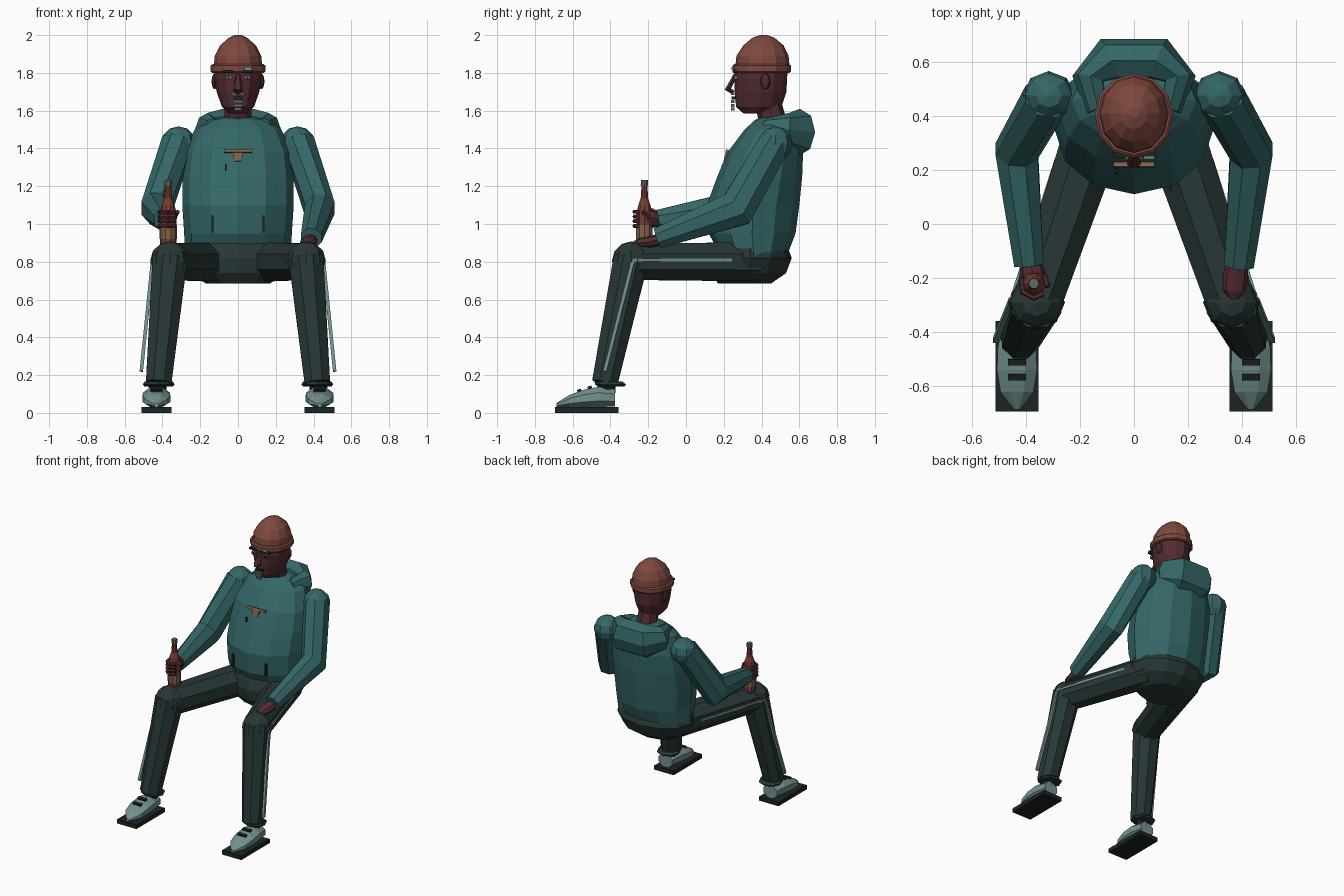
import bpy, bmesh, math
from mathutils import Vector, Matrix


def mat(name, r, g, b):
    m = bpy.data.materials.new(name)
    m.diffuse_color = (r, g, b, 1)
    return m


TEAL = mat("teal_cloth", 0.035, 0.135, 0.135)
DARK = mat("dark_cloth", 0.022, 0.038, 0.038)
SKIN = mat("skin", 0.085, 0.025, 0.03)
KNIT = mat("rust_knit", 0.21, 0.065, 0.048)
PALE = mat("pale_teal", 0.17, 0.29, 0.28)
SOLE = mat("sole_black", 0.012, 0.016, 0.016)
GLASS = mat("brown_glass", 0.18, 0.045, 0.03)
TAN = mat("tan", 0.22, 0.12, 0.06)
GREY = mat("grey_hair", 0.13, 0.14, 0.14)


def finish(name, bm, m):
    bmesh.ops.recalc_face_normals(bm, faces=bm.faces)
    me = bpy.data.meshes.new(name)
    bm.to_mesh(me)
    bm.free()
    me.materials.append(m)
    ob = bpy.data.objects.new(name, me)
    bpy.context.collection.objects.link(ob)
    return ob


def tube(name, pts, radii, m, n=8, ref=(0, 1, 0), axis=None, turn=0.0):
    """Loft of n-sided rings along pts; radii are numbers or (side, up) pairs."""
    bm, rings = bmesh.new(), []
    pts = [Vector(p) for p in pts]
    for i, p in enumerate(pts):
        if axis:
            t = Vector(axis)
        else:
            t = Vector()
            if i > 0:
                t += (p - pts[i - 1]).normalized()
            if i < len(pts) - 1:
                t += (pts[i + 1] - p).normalized()
        side = t.cross(Vector(ref)).normalized()
        up = side.cross(t).normalized()
        r = radii[i]
        a, b = r if isinstance(r, tuple) else (r, r)
        ring = []
        for k in range(n):
            w = math.tau * (k + turn) / n
            ring.append(bm.verts.new(p + side * a * math.cos(w) + up * b * math.sin(w)))
        rings.append(ring)
    for q, r in zip(rings, rings[1:]):
        for k in range(n):
            j = (k + 1) % n
            bm.faces.new((q[k], q[j], r[j], r[k]))
    bm.faces.new(rings[0])
    bm.faces.new(rings[-1])
    return finish(name, bm, m)


def stack(name, rows, m, n=12, x=0.0):
    """Horizontal rings given as (z, centre y, x radius, y radius)."""
    return tube(name, [(x, r[1], r[0]) for r in rows], [(r[2], r[3]) for r in rows],
                m, n, axis=(0, 0, 1))


def ball(name, c, r, m, u=8, v=6):
    bm = bmesh.new()
    bmesh.ops.create_uvsphere(bm, u_segments=u, v_segments=v, radius=1)
    bmesh.ops.transform(bm, verts=bm.verts, matrix=Matrix.Translation(c) @ Matrix.Diagonal((*r, 1)))
    return finish(name, bm, m)


def box(name, c, s, m, rx=0.0):
    bm = bmesh.new()
    bmesh.ops.create_cube(bm, size=1)
    bmesh.ops.transform(bm, verts=bm.verts, matrix=Matrix.Translation(c)
                        @ Matrix.Rotation(rx, 4, 'X') @ Matrix.Diagonal((*s, 1)))
    return finish(name, bm, m)


# torso, pelvis, neck
stack("hoodie_body", [(0.82, .36, .28, .17), (0.95, .35, .285, .23), (1.10, .355, .295, .245),
                      (1.25, .39, .295, .225), (1.38, .42, .28, .20), (1.50, .455, .23, .145),
                      (1.55, .465, .15, .10), (1.565, .465, .08, .07)], TEAL)
stack("trouser_seat", [(0.685, .31, .17, .14), (0.74, .33, .25, .20), (0.82, .34, .29, .22),
                       (0.90, .34, .27, .19)], DARK)
tube("neck", [(0, .47, 1.50), (0, .43, 1.66)], [.075, .068], SKIN)

# hood bunched behind the neck
hp = [(.13, .42, 1.52), (.165, .53, 1.50), (.09, .60, 1.485)]
hr = [(.045, .04), (.065, .09), (.09, .125)]
tube("hood", [(-x, y, z) for x, y, z in hp] + hp[::-1], hr + hr[::-1], TEAL, 8, ref=(0, 0, 1))

# head and hat
stack("head", [(1.585, .375, .05, .07), (1.62, .385, .085, .12), (1.70, .395, .113, .137),
               (1.77, .395, .125, .14), (1.84, .40, .125, .14)], SKIN)
stack("hat_crown", [(1.82, .405, .13, .145), (1.89, .405, .123, .138), (1.945, .41, .095, .107),
                    (1.985, .41, .05, .06), (2.0, .41, .02, .02)], KNIT)
stack("hat_brim", [(1.80, .40, .137, .147), (1.808, .40, .145, .155), (1.838, .40, .145, .155),
                   (1.846, .40, .135, .145)], KNIT)

# face
tube("nose", [(0, .262, 1.79), (0, .222, 1.715), (0, .25, 1.695)],
     [(.012, .012), (.026, .02), (.02, .012)], SKIN, 6)
for s in (-1, 1):
    ball("ear", (s * .124, .42, 1.755), (.016, .027, .042), SKIN)
    box("eye", (s * .05, .263, 1.775), (.034, .02, .02), GREY)
    box("pupil", (s * .05, .252, 1.775), (.012, .012, .014), SOLE)
    box("eyebrow", (s * .052, .258, 1.808), (.055, .025, .014), SOLE)
    box("moustache", (s * .018, .248, 1.69), (.032, .02, .014), GREY)
box("brow_mark", (.055, .246, 1.823), (.04, .012, .014), PALE)
box("lips", (0, .252, 1.667), (.05, .02, .014), SOLE)
for i, w in enumerate((.055, .048, .036)):
    box("goatee", (0, .247, 1.648 - i * .02), (w, .02, .015), GREY)

# sleeves: one hand raised to hold the bottle, the other resting
for s, zw in ((-1, 1.02), (1, .925)):
    ball("shoulder", (s * .315, .475, 1.425), (.095, .09, .092), TEAL)
    tube("sleeve", [(s * .32, .47, 1.43), (s * .433, .27, 1.08), (s * .388, -.15, zw)],
         [.09, (.108, .085), .059], TEAL, 8, ref=(1, 0, 0), turn=.5)
tube("resting_hand", [(.385, -.13, .92), (.375, -.19, .905), (.37, -.245, .90), (.368, -.275, .895)],
     [(.035, .03), (.047, .032), (.042, .026), (.02, .014)], SKIN, 8, ref=(0, 0, 1))
tube("gripping_hand", [(-.385, -.13, 1.02), (-.375, -.18, 1.03), (-.37, -.215, 1.03)],
     [.035, (.048, .052), (.048, .05)], SKIN, 8, ref=(0, 0, 1))
for i in range(4):
    z = .99 + i * .025
    tube("finger", [(-.415, -.20, z), (-.41, -.25, z), (-.37, -.272, z), (-.335, -.255, z)],
         [.012] * 4, SKIN, 6, ref=(0, 0, 1))
tube("thumb", [(-.335, -.19, 1.04), (-.318, -.23, 1.065)], [.015, .011], SKIN, 6, ref=(0, 0, 1))

# bottle
stack("bottle", [(z, -.22, r, r) for z, r in ((.875, .038), (.885, .044), (1.06, .044), (1.10, .034),
      (1.135, .021), (1.205, .016))], GLASS, 10, -.37)
stack("bottle_label", [(.92, -.22, .046, .046), (.995, -.22, .046, .046)], TAN, 10, -.37)
stack("bottle_cap", [(1.203, -.22, .021, .021), (1.232, -.22, .019, .019)], GREY, 10, -.37)

# legs and shoes
for s in (-1, 1):
    tube("thigh", [(s * .14, .36, .80), (s * .355, -.28, .80)], [(.12, .112), (.098, .104)],
         DARK, 8, ref=(0, 0, 1), turn=.5)
    ball("knee", (s * .36, -.29, .805), (.105, .102, .103), DARK)
    tube("shin", [(s * .36, -.29, .82), (s * .42, -.43, .16)], [.10, .073], DARK, 8, turn=.5)
    stack("trouser_cuff", [(.14, -.395, .076, .07), (.15, -.40, .084, .082), (.165, -.41, .076, .074)],
          DARK, 8, s * .42)
    stack("ankle", [(.10, -.42, .045, .045), (.17, -.42, .05, .05)], SOLE, 8, s * .425)
    # side stripe along thigh and shin
    a, b, c = (s * .285, .24, .81), (s * .452, -.28, .81), (s * .512, -.43, .22)
    tube("thigh_stripe", [a, b], [.011] * 2, PALE, 4, ref=(0, 0, 1), turn=.5)
    tube("shin_stripe", [b, c], [.013] * 2, PALE, 4, turn=.5)
    # shoe
    x = s * .432
    box("sole", (x, -.525, .015), (.16, .335, .03), SOLE)
    tube("shoe", [(x, -.375, .08), (x, -.46, .085), (x, -.54, .077), (x, -.62, .062), (x, -.685, .042)],
         [(.06, .05), (.077, .058), (.08, .05), (.066, .034), (.012, .012)],
         PALE, 8, ref=(0, 0, 1), axis=(0, -1, 0), turn=.5)
    for y, z in ((-.51, .135), (-.565, .118)):
        box("lace", (x, y, z), (.065, .022, .014), SOLE, .25)
    # pocket slit
    box("pocket_slit", (s * .135, .135, 1.0), (.01, .02, .09), SOLE)

# plain chest patch and drawstring end
box("patch_bar", (0, .218, 1.385), (.15, .016, .016), TAN, -.35)
tube("patch_block", [(0, .208, 1.33), (0, .22, 1.38)], [(.026, .014), (.04, .014)], TAN, 4, turn=.5)
box("drawstring_end", (-.065, .193, 1.30), (.01, .014, .03), SOLE, -.3)

# centre and fit to a 2 unit height on the ground
bpy.context.view_layer.update()
